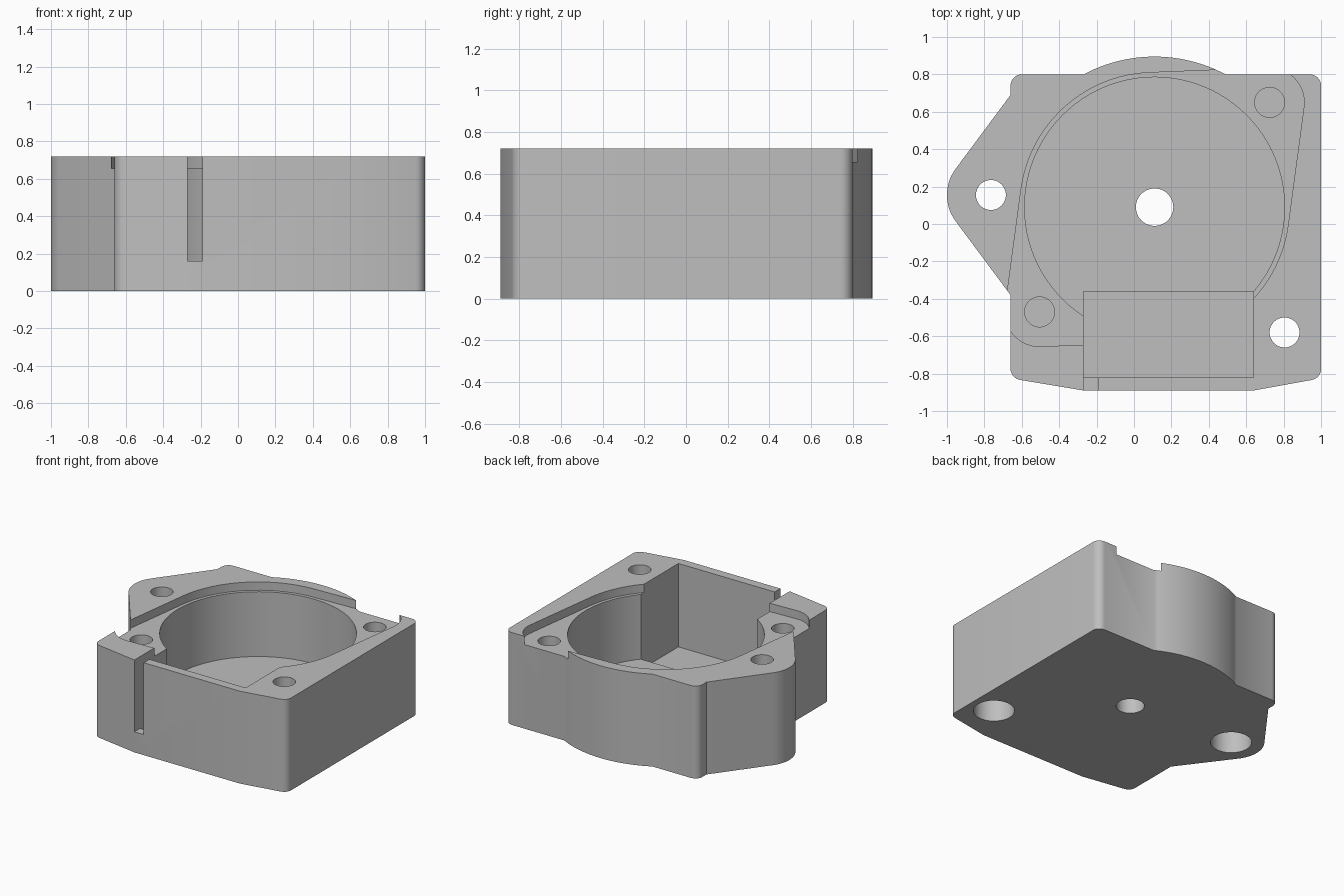
import bpy
import bmesh
from math import radians, cos, sin, pi, atan2
from mathutils import Vector
from mathutils.geometry import convex_hull_2d

if "Cube" in bpy.data.objects:
    bpy.data.objects.remove(bpy.data.objects["Cube"], do_unlink=True)

HEIGHT = 0.72
ABOVE = HEIGHT + 0.1
BORE = Vector((0.11, 0.09))
EAR = Vector((-0.765, 0.155))
CORNER_HOLE = Vector((0.805, -0.58))
TABS = [Vector((0.725, 0.65)), Vector((-0.505, -0.47))]

grey = bpy.data.materials.new("plain grey")
grey.use_nodes = True
colour = (0.52, 0.52, 0.52, 1)
grey.diffuse_color = colour
grey.node_tree.nodes["Principled BSDF"].inputs["Base Color"].default_value = colour


def arc(centre, radius, start, end, steps):
    """Points along an arc, angles in radians."""
    angles = [start + (end - start) * i / steps for i in range(steps + 1)]
    return [centre + radius * Vector((cos(a), sin(a))) for a in angles]


def circle(centre, radius, steps=96):
    return arc(centre, radius, 0, 2 * pi, steps)[:-1]


def rounded(before, corner, after, radius=0.06, steps=8):
    """Points that round off one convex corner of a profile."""
    c = Vector(corner)
    a = (Vector(before) - c).normalized()
    b = (Vector(after) - c).normalized()
    half = a.angle(b) / 2
    centre = c + (a + b).normalized() * radius / sin(half)
    turn = pi / 2 - half
    middle = c - centre
    angle = atan2(middle.y, middle.x)
    return arc(centre, radius, angle - turn, angle + turn, steps)


def prism(name, points, bottom, top):
    """Extrude a flat profile between two heights."""
    bm = bmesh.new()
    face = bm.faces.new([bm.verts.new((p[0], p[1], bottom)) for p in points])
    result = bmesh.ops.extrude_face_region(bm, geom=[face])
    moved = [v for v in result["geom"] if isinstance(v, bmesh.types.BMVert)]
    bmesh.ops.translate(bm, verts=moved, vec=(0, 0, top - bottom))
    bmesh.ops.recalc_face_normals(bm, faces=bm.faces)
    mesh = bpy.data.meshes.new(name)
    bm.to_mesh(mesh)
    bm.free()
    mesh.materials.append(grey)
    obj = bpy.data.objects.new(name, mesh)
    bpy.context.collection.objects.link(obj)
    return obj


def box(x0, x1, y0, y1):
    return [(x0, y0), (x1, y0), (x1, y1), (x0, y1)]


# Outer profile: squarish body, round bulge at the back, mounting ear at the side
left, right, back, side = -0.66, 1.0, 0.8, -0.825
ear_angle = radians(143.2)
bulge_angle = atan2(back - BORE.y, 0.38)
outline = [(-0.27, -0.89), (0.64, -0.89)]
outline += rounded((0.64, -0.89), (right, side), (right, back))
outline += rounded((right, side), (right, back), (left, back))
outline += arc(BORE, 0.805, bulge_angle, pi - bulge_angle, 24)
outline += rounded((right, back), (left, back), (left, side))
outline += [(left, 0.69)]
outline += arc(EAR, 0.235, ear_angle, 2 * pi - ear_angle, 16)
outline += [(left, -0.38)]
outline += rounded((left, back), (left, side), (-0.27, -0.89))
housing = prism("motor_housing", outline, 0, HEIGHT)

# Shallow flange seat: hull around the bore and the two tab holes
seat = circle(BORE, 0.72)
for tab in TABS:
    seat += circle(tab, 0.185, 48)
seat = [seat[i] for i in convex_hull_2d(seat)]

# Pockets, slot and holes
cutters = [
    prism("flange_seat_cutter", seat, 0.655, ABOVE),
    prism("bore_cutter", circle(BORE, 0.695), 0.15, ABOVE),
    prism("pocket_cutter", box(-0.27, 0.64, -0.82, -0.36), 0.07, ABOVE),
    prism("cable_slot_cutter", box(-0.27, -0.19, -1.0, -0.8), 0.16, ABOVE),
    prism("shaft_hole_cutter", circle(BORE, 0.1, 48), -0.1, ABOVE),
]
for tab in TABS:
    cutters.append(prism("tab_hole_cutter", circle(tab, 0.08, 48), 0.3, ABOVE))
for hole in (EAR, CORNER_HOLE):
    cutters.append(prism("screw_hole_cutter", circle(hole, 0.08, 48), -0.1, ABOVE))
    cutters.append(prism("screw_head_cutter", circle(hole, 0.145, 48), -0.1, 0.2))

bpy.context.view_layer.objects.active = housing
for cutter in cutters:
    cutter.hide_render = True
    cut = housing.modifiers.new(cutter.name, "BOOLEAN")
    cut.operation = "DIFFERENCE"
    cut.solver = "EXACT"
    cut.object = cutter
    bpy.ops.object.modifier_apply(modifier=cut.name)
    bpy.data.objects.remove(cutter, do_unlink=True)

# Smooth round walls, keep crisp edges
bpy.ops.object.select_all(action="DESELECT")
housing.select_set(True)
bpy.ops.object.shade_smooth_by_angle(angle=radians(30))
